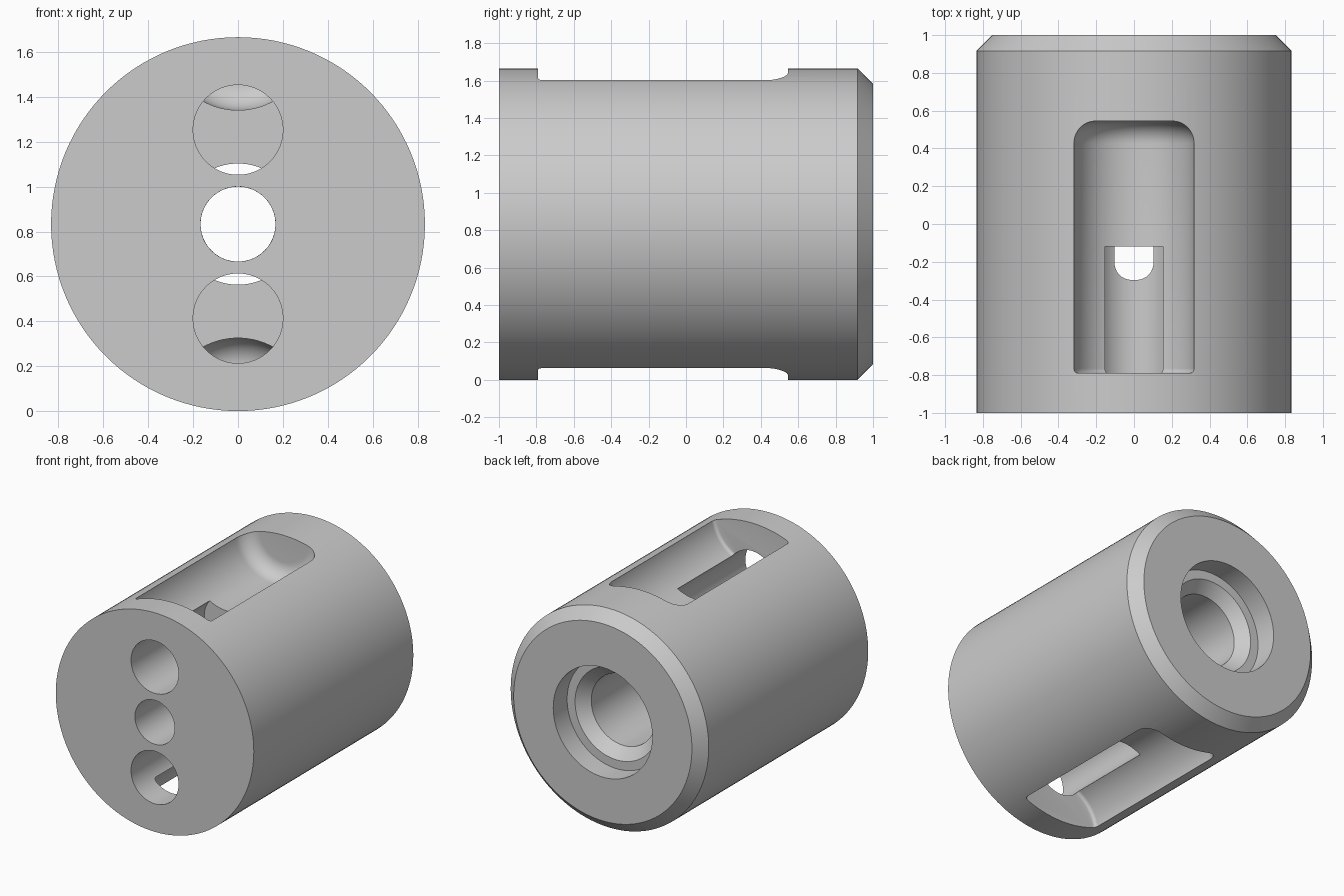
import bpy, bmesh, math

cube = bpy.data.objects.get("Cube")
if cube:
    bpy.data.objects.remove(cube, do_unlink=True)

R = 0.833          # outer radius, also the height of the main axis
BORE = 0.27        # rear bore radius
SEGMENTS = 128

grey = bpy.data.materials.new("light grey")
grey.use_nodes = True
grey.diffuse_color = (0.6, 0.6, 0.6, 1)
grey.node_tree.nodes["Principled BSDF"].inputs["Base Color"].default_value = (0.6, 0.6, 0.6, 1)


def fillet(y, r, size, start, end, steps=10):
    """Arc points (y, radius) round a centre, angles in degrees from +y."""
    angles = [math.radians(start + (end - start) * i / steps) for i in range(steps + 1)]
    return [(y + size * math.cos(a), r + size * math.sin(a)) for a in angles]


def lathe(name, profile, z, ring=False):
    """Revolve a (y, radius) profile round a y-parallel axis at height z."""
    bm = bmesh.new()
    loops = []
    for y, r in profile:
        turn = [2 * math.pi * i / SEGMENTS for i in range(SEGMENTS)]
        loops.append([bm.verts.new((r * math.cos(a), y, z + r * math.sin(a))) for a in turn])
    pairs = list(zip(loops, loops[1:]))
    if ring:
        pairs.append((loops[-1], loops[0]))
    else:
        bm.faces.new(loops[0])
        bm.faces.new(loops[-1])
    for a, b in pairs:
        for i in range(SEGMENTS):
            j = (i + 1) % SEGMENTS
            bm.faces.new((a[i], a[j], b[j], b[i]))
    bmesh.ops.recalc_face_normals(bm, faces=bm.faces)
    mesh = bpy.data.meshes.new(name)
    bm.to_mesh(mesh)
    bm.free()
    mesh.materials.append(grey)
    obj = bpy.data.objects.new(name, mesh)
    bpy.context.collection.objects.link(obj)
    return obj


# Body: chamfered cylinder with stepped rear bore and narrow front bore
profile = [(-1, 0.167), (-1, R), (0.917, R), (1, 0.75),
           (1, 0.417), (0.833, 0.417), (0.833, 0.35), (0.753, BORE)]
profile += fillet(-0.2, BORE - 0.12, 0.12, 90, 172)
body = lathe("cylinder_body", profile, R, ring=True)
bpy.context.view_layer.objects.active = body
body.select_set(True)


def cut(cutter):
    mod = body.modifiers.new("cut", "BOOLEAN")
    mod.operation = "DIFFERENCE"
    mod.solver = "EXACT"
    mod.object = cutter
    cutter.hide_render = True
    bpy.ops.object.modifier_apply(modifier=mod.name)
    bpy.data.objects.remove(cutter, do_unlink=True)


# Round-bottomed channels and blind front holes, above and below the axis
channel = fillet(-0.765, 0.3, 0.025, 180, 90, 5) + fillet(0.425, 0.205, 0.12, 90, 0)
for side in (1, -1):
    cut(lathe("channel_cutter", channel, R + side * R))
    cut(lathe("hole_cutter", [(-1.1, 0.2), (-0.12, 0.2)], R + side * 0.42))

bpy.ops.object.shade_smooth_by_angle(angle=math.radians(30))
